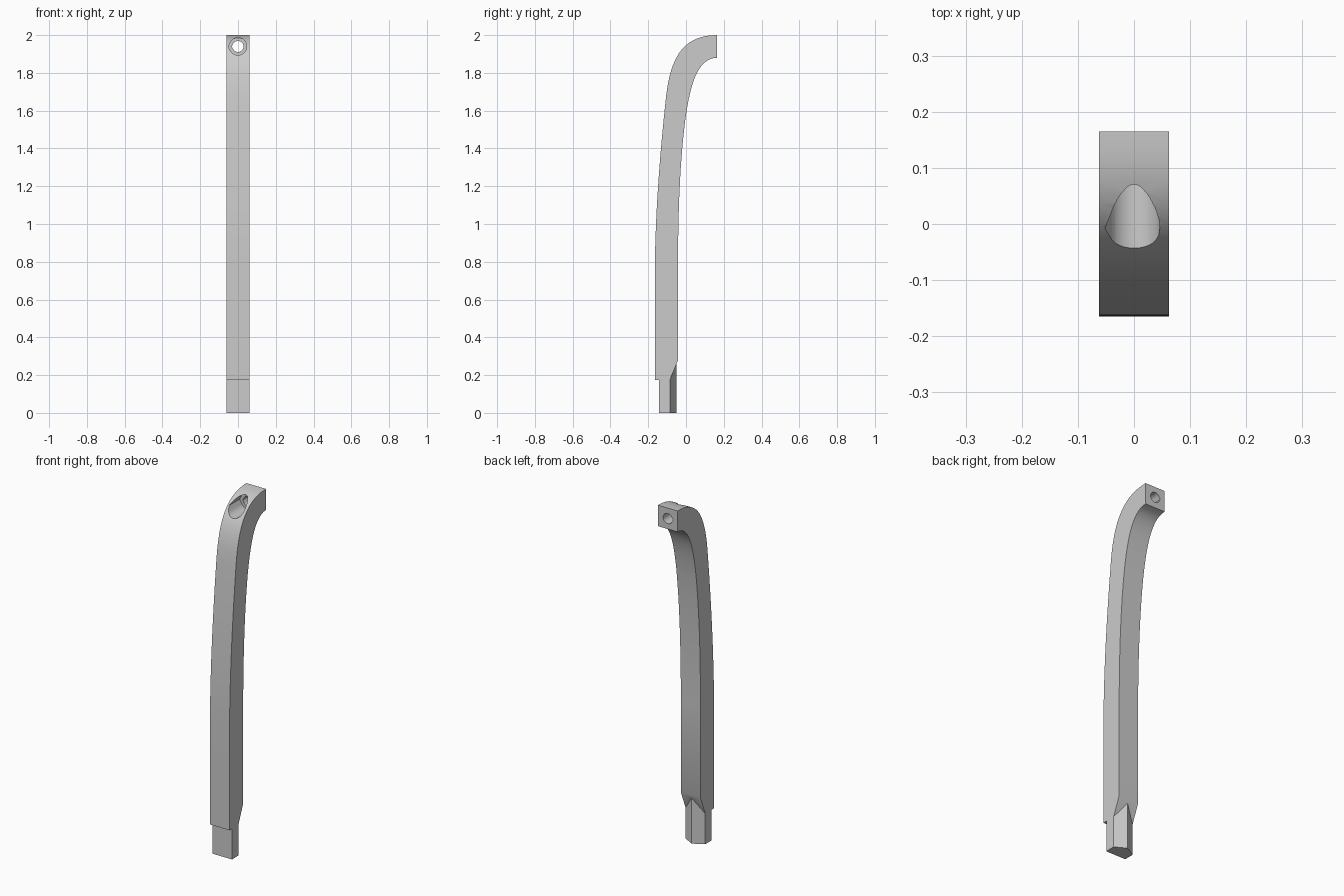
import bpy
import bmesh
from math import cos, sin, pi, acos, radians
from mathutils import Vector
from mathutils.geometry import interpolate_bezier

default = bpy.data.objects.get("Cube")
if default:
    bpy.data.objects.remove(default, do_unlink=True)

HALF_WIDTH = 0.062
HOLE_HEIGHT = 1.94

grey = bpy.data.materials.new("plain grey")
grey.use_nodes = True
grey.diffuse_color = (0.6, 0.6, 0.6, 1)
grey.node_tree.nodes["Principled BSDF"].inputs["Base Color"].default_value = grey.diffuse_color


def prism(name, outline, offset):
    """Extrude a closed outline of 3D points along offset."""
    bm = bmesh.new()
    face = bm.faces.new([bm.verts.new(p) for p in outline])
    result = bmesh.ops.extrude_face_region(bm, geom=[face])
    moved = [v for v in result["geom"] if isinstance(v, bmesh.types.BMVert)]
    bmesh.ops.translate(bm, verts=moved, vec=offset)
    bmesh.ops.recalc_face_normals(bm, faces=bm.faces)
    mesh = bpy.data.meshes.new(name)
    bm.to_mesh(mesh)
    bm.free()
    mesh.materials.append(grey)
    obj = bpy.data.objects.new(name, mesh)
    bpy.context.collection.objects.link(obj)
    return obj


def curve(*points, steps=18):
    return list(interpolate_bezier(*[Vector(p) for p in points], steps))


def teardrop(radius, tip, start_y):
    """Round outline with a slight point towards -x."""
    limit = pi - acos(radius / tip)
    angles = [-limit + 2 * limit * i / 40 for i in range(41)]
    ring = [(radius * cos(a), start_y, HOLE_HEIGHT + radius * sin(a)) for a in angles]
    return ring + [(-tip, start_y, HOLE_HEIGHT)]


def combine(target, tool, operation):
    mod = target.modifiers.new(tool.name, "BOOLEAN")
    mod.object = tool
    mod.operation = operation
    mod.solver = "EXACT"
    bpy.context.view_layer.objects.active = target
    bpy.ops.object.modifier_apply(modifier=mod.name)
    bpy.data.objects.remove(tool, do_unlink=True)


# Curved arm: side profile (y, z), front edge upwards and back edge downwards
profile = [(-0.165, 0.175)]
profile += curve((-0.165, 0.75), (-0.163, 1.1), (-0.13, 1.45), (-0.105, 1.68))
profile += curve((-0.105, 1.68), (-0.08, 1.89), (-0.01, 2.0), (0.165, 2.0))[1:]
profile += curve((0.165, 1.88), (0.05, 1.88), (0.02, 1.7), (0.0, 1.58))
profile += curve((0.0, 1.58), (-0.025, 1.4), (-0.042, 1.15), (-0.042, 0.8))[1:]
profile += [(-0.042, 0.28), (-0.085, 0.175)]
arm = prism("curved_arm", [(-HALF_WIDTH, p[0], p[1]) for p in profile],
            (2 * HALF_WIDTH, 0, 0))

# Five-sided foot peg with a ridge at the back
peg_outline = [(-HALF_WIDTH, -0.143), (HALF_WIDTH, -0.143), (HALF_WIDTH, -0.085),
               (0, -0.05), (-HALF_WIDTH, -0.085)]
peg = prism("foot_peg", [(x, y, 0) for x, y in peg_outline], (0, 0, 0.3))
combine(arm, peg, "UNION")

# Screw hole through the top end, with a wider recess from the front
for name, radius, tip, start, length in (
        ("screw_recess", 0.046, 0.052, -0.3, 0.39),
        ("screw_hole", 0.029, 0.033, -0.3, 0.6)):
    cutter = prism(name, teardrop(radius, tip, start), (0, length, 0))
    cutter.hide_render = True
    combine(arm, cutter, "DIFFERENCE")

# Smooth curves, crisp edges
bpy.ops.object.select_all(action="DESELECT")
arm.select_set(True)
bpy.context.view_layer.objects.active = arm
bpy.ops.object.shade_smooth_by_angle(angle=radians(25))
